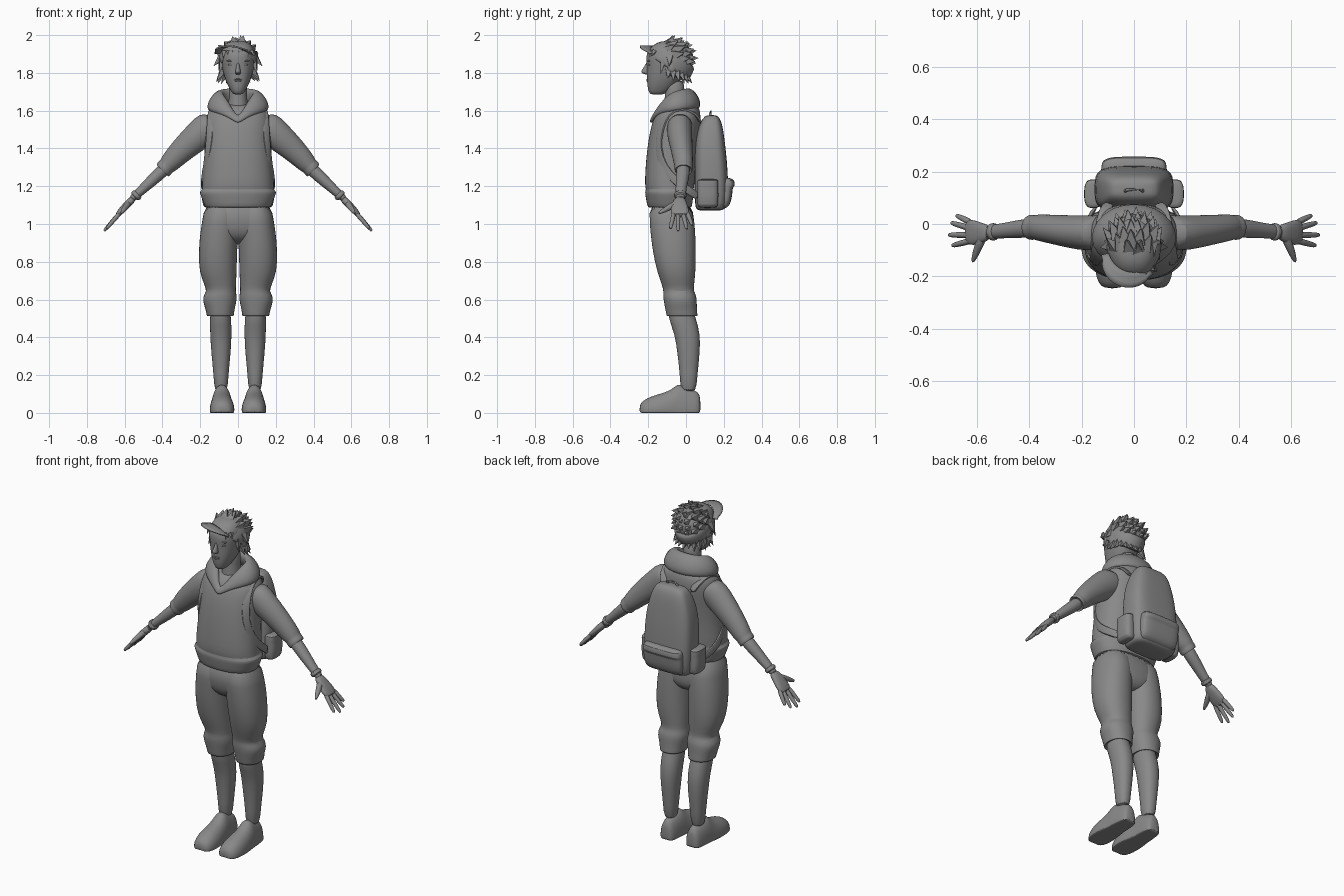
import bpy, bmesh, math, random
from mathutils import Vector as V

random.seed(4)
grey = bpy.data.materials.new("plain_grey")
grey.diffuse_color = (0.25, 0.25, 0.25, 1)


def finish(name, bm, mirror=False, subsurf=0, smooth=True):
    bmesh.ops.recalc_face_normals(bm, faces=bm.faces)
    me = bpy.data.meshes.new(name)
    bm.to_mesh(me)
    bm.free()
    me.materials.append(grey)
    ob = bpy.data.objects.new(name, me)
    bpy.context.collection.objects.link(ob)
    if smooth:
        bpy.ops.object.select_all(action='DESELECT')
        ob.select_set(True)
        bpy.context.view_layer.objects.active = ob
        bpy.ops.object.shade_smooth_by_angle(angle=math.radians(50))
    if subsurf:
        m = ob.modifiers.new("subsurf", 'SUBSURF')
        m.levels = m.render_levels = subsurf
    if mirror:
        m = ob.modifiers.new("mirror", 'MIRROR')
        m.use_mirror_merge = False
    return ob


def loft(name, rings, exp=2.2, segs=24, mirror=False, closed=False, subsurf=1):
    """Skin rings given as (centre, u half-axis, v half-axis)."""
    bm = bmesh.new()
    loops = []
    for c, u, v in rings:
        loop = []
        for i in range(segs):
            a = 2 * math.pi * i / segs
            cu, sv = math.cos(a), math.sin(a)
            p = (V(c) + V(u) * math.copysign(abs(cu) ** (2 / exp), cu)
                 + V(v) * math.copysign(abs(sv) ** (2 / exp), sv))
            p.z = max(p.z, 0)
            loop.append(bm.verts.new(p))
        loops.append(loop)
    pairs = list(zip(loops, loops[1:])) + ([(loops[-1], loops[0])] if closed else [])
    for a, b in pairs:
        for i in range(segs):
            j = (i + 1) % segs
            bm.faces.new((a[i], a[j], b[j], b[i]))
    if not closed:
        bm.faces.new(loops[0])
        bm.faces.new(loops[-1])
    return finish(name, bm, mirror, subsurf)


def flat(z, x0, x1, y0, y1):
    return ((x0 + x1) / 2, (y0 + y1) / 2, z), ((x1 - x0) / 2, 0, 0), (0, (y1 - y0) / 2, 0)


def upright(y, x0, x1, z0, z1):
    return ((x0 + x1) / 2, y, (z0 + z1) / 2), ((x1 - x0) / 2, 0, 0), (0, 0, (z1 - z0) / 2)


def centred(rows):
    return [flat(z, -w, w, y0, y1) for z, y0, y1, w in rows]


def limb(rows):
    """Arm sections: x, z, in-plane radius, y, depth radius; the limb falls outward at 45 degrees."""
    return [((x, y, z), (.7 * r, 0, .7 * r), (0, d, 0)) for x, z, r, y, d in rows]


def tube(name, pts, radii, mirror=False, segs=10):
    pts = [V(p) for p in pts]
    rings = []
    for i, p in enumerate(pts):
        t = (pts[min(i + 1, len(pts) - 1)] - pts[max(i - 1, 0)]).normalized()
        u = t.orthogonal().normalized()
        rings.append((p, u * radii[i], t.cross(u) * radii[i]))
    return loft(name, rings, 2, segs, mirror)


def blob(name, loc, size, mirror=False):
    bm = bmesh.new()
    bmesh.ops.create_uvsphere(bm, u_segments=20, v_segments=12, radius=1)
    for v in bm.verts:
        v.co = V(a * s + b for a, s, b in zip(v.co, size, loc))
    return finish(name, bm, mirror)


# Clothes: sweater, trousers
loft("sweater", centred([(1.085, -.185, .02, .16), (1.088, -.203, .03, .174), (1.11, -.208, .035, .182),
     (1.16, -.217, .04, .202), (1.172, -.217, .04, .203), (1.185, -.211, .04, .187), (1.2, -.219, .045, .192),
     (1.3, -.215, .05, .183), (1.4, -.206, .06, .177), (1.5, -.19, .075, .174), (1.57, -.168, .08, .172),
     (1.61, -.142, .07, .148), (1.64, -.11, .06, .085)]), 2.3, 32)
loft("trouser_seat", centred([(1.13, -.198, .035, .17), (1.0, -.19, .045, .185),
     (.95, -.178, .046, .16), (.915, -.15, .03, .09), (.89, -.1, 0, .03)]), 2.6, 32)
loft("trouser_leg", [flat(*r) for r in [
    (1.12, -.005, .178, -.2, .03), (1.0, -.005, .192, -.193, .047), (.93, .0, .204, -.186, .051),
    (.85, .004, .208, -.176, .053), (.75, .007, .208, -.155, .052), (.67, .01, .175, -.125, .042),
    (.645, .012, .167, -.12, .042), (.62, .006, .184, -.122, .055), (.59, .007, .187, -.118, .058),
    (.55, .018, .172, -.11, .058), (.515, .022, .166, -.104, .062), (.508, .024, .163, -.1, .06),
    (.53, .04, .15, -.09, .045)]], mirror=True)

# Legs and shoes
loft("lower_leg", [flat(*r) for r in [
    (.58, .045, .145, -.095, .03), (.5, .036, .149, -.095, .052), (.42, .033, .148, -.06, .076),
    (.32, .038, .142, -.046, .074), (.2, .051, .129, -.032, .06), (.1, .055, .125, -.03, .055)]], mirror=True)
loft("shoe", [upright(*r) for r in [
    (.077, .06, .11, -.03, .08), (.066, .043, .127, -.09, .112), (.03, .037, .133, -.09, .124),
    (-.02, .034, .138, -.1, .147), (-.045, .032, .14, -.1, .155), (-.075, .028, .144, -.08, .124),
    (-.12, .02, .15, -.07, .106), (-.18, .017, .15, -.06, .09), (-.225, .027, .138, -.05, .068),
    (-.247, .05, .115, -.02, .042)]], 2.1, mirror=True)

# Arms, hands
loft("sleeve", limb([(.1, 1.53, .07, -.03, .06), (.14, 1.527, .088, -.033, .067), (.2, 1.475, .082, -.035, .068),
     (.3, 1.39, .066, -.022, .057), (.37, 1.315, .053, -.013, .051), (.375, 1.31, .046, -.013, .046),
     (.39, 1.295, .048, -.013, .049), (.404, 1.278, .046, -.013, .046), (.39, 1.29, .034, -.013, .036)]), 2, mirror=True)
loft("forearm", limb([(.36, 1.32, .034, -.014, .036), (.41, 1.272, .035, -.016, .036), (.45, 1.235, .032, -.02, .034),
     (.52, 1.17, .024, -.028, .027), (.57, 1.125, .02, -.031, .027)]), 2, mirror=True)
loft("wristband", limb([(.528, 1.162, .023, -.03, .026), (.532, 1.158, .031, -.03, .034),
     (.545, 1.146, .031, -.03, .034), (.549, 1.142, .023, -.03, .026)]), 2, mirror=True)
loft("palm", limb([(.55, 1.14, .019, -.032, .026), (.58, 1.11, .02, -.035, .038),
     (.615, 1.073, .018, -.033, .05), (.645, 1.04, .013, -.03, .047)]), 2.4, mirror=True)
for n, y, tip in (("little", .004, (.68, .033, .993)), ("ring", -.018, (.7, .005, .972)),
                  ("middle", -.042, (.71, -.042, .962)), ("index", -.063, (.697, -.083, .974))):
    a, b = V((.62, y, 1.065)), V(tip)
    tube(n + "_finger", [a, a.lerp(b, .5), a.lerp(b, .92), b], [.014, .012, .01, .005], True)
tube("thumb", [(.575, -.04, 1.115), (.595, -.085, 1.09), (.608, -.12, 1.07), (.618, -.148, 1.055)],
     [.02, .017, .013, .006], True)

# Neck and hood draped round it
loft("neck", centred([(1.56, -.13, .0, .06), (1.64, -.115, -.005, .05), (1.7, -.11, -.01, .047),
                      (1.77, -.12, -.005, .05)]), 2)
half = [((0, .038, 1.665), 1), ((.06, .03, 1.665), 1), ((.108, -.005, 1.66), 1), ((.126, -.055, 1.652), 1),
        ((.108, -.1, 1.64), .9), ((.062, -.138, 1.61), .65), ((.022, -.167, 1.57), .42)]
path = half + [((0, -.178, 1.55), .35)] + [((-p[0], p[1], p[2]), s) for p, s in half[:0:-1]]
hood = []
for p, s in path:
    out = (V((p[0], p[1], 0)) - V((0, -.05, 0))).normalized()
    hood.append((p, (V((0, 0, .052)) - out * .036) * s, (out * .026 + V((0, 0, .018))) * s))
loft("hood", hood, 2, 14, closed=True)

# Head and face
loft("head", centred([(1.685, -.185, -.12, .02), (1.695, -.195, -.1, .033), (1.72, -.203, -.07, .047),
     (1.75, -.206, -.04, .062), (1.79, -.208, .0, .076), (1.83, -.207, .018, .085), (1.87, -.212, .024, .09),
     (1.91, -.208, .02, .09), (1.95, -.175, 0, .075), (1.97, -.13, -.04, .04)]), 2.3, 32)
loft("nose", centred([(1.86, -.208, -.19, .006), (1.835, -.22, -.19, .009), (1.808, -.24, -.19, .015),
                      (1.798, -.236, -.19, .016), (1.79, -.208, -.19, .01)]), 2, 12)
blob("upper_lip", (0, -.203, 1.766), (.021, .007, .004))
blob("lower_lip", (0, -.203, 1.758), (.018, .007, .005))
blob("eye", (.036, -.191, 1.843), (.016, .011, .007), True)
blob("eyebrow", (.038, -.195, 1.864), (.022, .01, .004), True)
blob("ear", (.09, -.075, 1.83), (.014, .024, .034), True)

# Hair: scalp with long faceted locks swept back, plus sides, nape and forehead
mid = V((0, -.072, 1.872))
blob("scalp", mid, (.1, .112, .1))
bm = bmesh.new()


def spike(base, tip, r):
    t = (tip - base).normalized()
    u = t.orthogonal().normalized()
    w = t.cross(u)
    ring = [bm.verts.new(base + u * r * x + w * r * y) for x, y in ((1, 0), (0, 1), (-1, 0), (0, -1))]
    top = bm.verts.new(tip)
    for i in range(4):
        bm.faces.new((ring[i], ring[(i + 1) % 4], top))


axis, side, fwd = V((0, .55, .83)), V((1, 0, 0)), V((0, -.83, .55))
for tilt, count in ((8, 3), (32, 8), (54, 11), (72, 13)):
    for k in range(count):
        a = 2 * math.pi * (k + .5 * random.random()) / count
        t = math.radians(tilt)
        d = axis * math.cos(t) + (side * math.cos(a) + fwd * math.sin(a)) * math.sin(t)
        if d.y > -.35:
            swept = (d + V((0, .42, .02))).normalized()
            tip = mid + swept * random.uniform(.124, .142)
            tip.z = min(tip.z, 2.0)
            spike(mid + d * .08, tip, .036)
spike(mid + V((.02, -.03, .07)), V((.012, -.07, 2.0)), .03)
for k in range(13):
    a = math.radians(-12 + 204 * k / 12)
    d = V((math.cos(a), math.sin(a), 0))
    base = V((d.x * .076, -.075 + d.y * .068, 1.82 - .02 * max(d.y, 0)))
    spike(base, base + d * .04 + V((0, 0, -random.uniform(.045, .07))), .028)
for x in (-.075, -.05, -.02, .012, .04, .07):
    y = -.196 + abs(x) * .4
    spike(V((x, y, 1.915)), V((x * 1.15 + .008, y - .014, random.uniform(1.875, 1.89))), .016)
for s in (-1, 1):
    spike(V((s * .083, -.12, 1.87)), V((s * .1, -.135, 1.79)), .022)
    spike(V((s * .09, -.085, 1.88)), V((s * .13, -.09, 1.835)), .024)
finish("hair_locks", bm, smooth=False)

# Tilted cap band and brim turned to one side
loft("cap_band", [(V((0, -.08, 1.855)) + axis * o, (b, 0, 0), fwd * a) for o, a, b in (
    (-.035, .122, .098), (-.03, .129, .103), (0, .131, .105), (.04, .125, .1), (.056, .11, .088))], 2, 28)
bm = bmesh.new()
grid = []
for i in range(15):
    a = math.radians(-55 + 110 * i / 14)
    h = a - math.radians(20)
    rows = []
    for j in range(4):
        r = .1 + .062 * j / 3 * math.cos(a * 1.6) ** .5 if abs(a) < .95 else .1 + .01 * j
        rows.append(bm.verts.new((r * math.sin(h), -.085 - r * math.cos(h), 1.9 + .045 * math.cos(a * 1.5))))
    grid.append(rows)
for p, q in zip(grid, grid[1:]):
    for j in range(3):
        bm.faces.new((p[j], p[j + 1], q[j + 1], q[j]))
finish("cap_brim", bm).modifiers.new("thickness", 'SOLIDIFY').thickness = .008

# Backpack with pockets, handle and straps
loft("backpack", centred([(1.07, .07, .18, .115), (1.078, .055, .205, .135), (1.1, .047, .22, .147),
     (1.2, .045, .226, .153), (1.35, .045, .216, .152), (1.45, .048, .204, .136), (1.52, .068, .194, .115),
     (1.56, .088, .18, .095), (1.578, .11, .16, .075)]), 3.6, 28)
loft("front_pocket", centred([(1.08, .16, .205, .105), (1.095, .16, .232, .12), (1.15, .16, .246, .127),
     (1.195, .16, .246, .126), (1.2, .16, .26, .126), (1.235, .16, .258, .122), (1.245, .16, .23, .11)]), 4)
loft("side_pocket", [flat(*r) for r in [(1.085, .13, .17, .07, .16), (1.095, .12, .187, .06, .17),
     (1.15, .12, .193, .06, .172), (1.21, .12, .188, .06, .17), (1.232, .12, .194, .06, .172),
     (1.238, .13, .175, .07, .16)]], 2.8, mirror=True)
tube("carry_handle", [(-.035, .125, 1.56), (-.032, .13, 1.59), (0, .132, 1.6), (.032, .13, 1.59),
                      (.035, .125, 1.56)], [.008] * 5)
strap = [((.09, .08, 1.53), (0, .6, .8)), ((.115, .055, 1.59), (0, .6, .8)), ((.132, -.03, 1.62), (.3, 0, 1)),
         ((.142, -.1, 1.585), (.4, -.8, .5)), ((.148, -.137, 1.5), (.6, -.8, .1)),
         ((.155, -.15, 1.4), (.7, -.7, 0)), ((.172, -.12, 1.3), (.9, -.4, 0)),
         ((.191, -.06, 1.23), (1, 0, 0)), ((.186, .01, 1.18), (1, .2, 0)), ((.14, .07, 1.14), (.8, .5, 0))]
rings = []
for i, (p, n) in enumerate(strap):
    t = V(strap[min(i + 1, 9)][0]) - V(strap[max(i - 1, 0)][0])
    w = V(n).cross(t).normalized()
    rings.append((p, w * .022, t.cross(w).normalized() * .008))
loft("shoulder_strap", rings, 3.5, 12, mirror=True)
